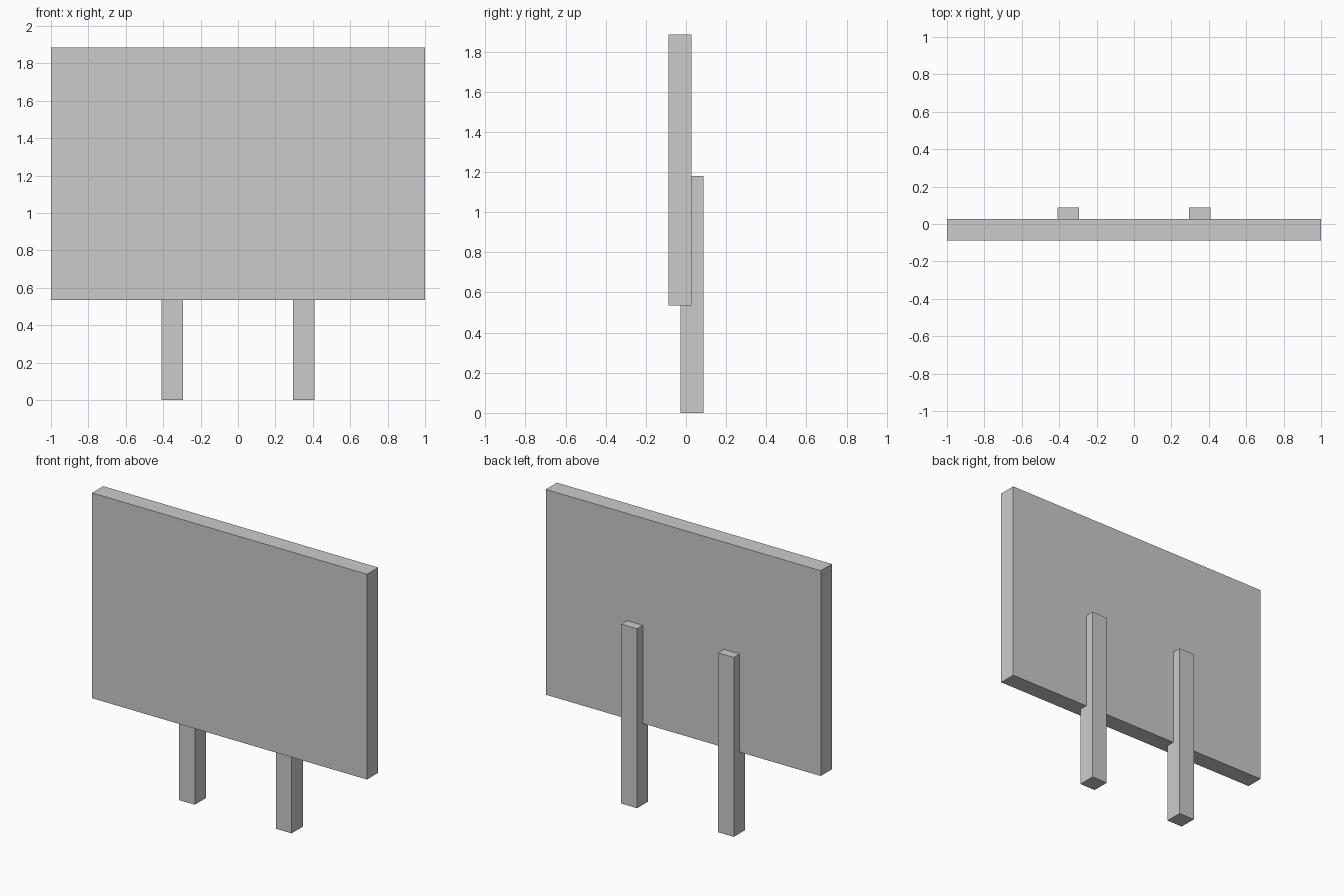
import bpy

if "Cube" in bpy.data.objects:
    bpy.data.objects.remove(bpy.data.objects["Cube"])


def box(name, lo, hi):
    """Axis-aligned box between two corners."""
    centre = [(a + b) / 2 for a, b in zip(lo, hi)]
    bpy.ops.mesh.primitive_cube_add(size=1, location=centre)
    ob = bpy.context.object
    ob.name = name
    ob.scale = [b - a for a, b in zip(lo, hi)]
    bpy.ops.object.transform_apply(location=False, rotation=False, scale=True)
    return ob


# Sign board, offset towards the front
box("sign_panel", (-1, -0.088, 0.535), (1, 0.028, 1.885))

# Two posts, half let into the back of the board
POST_X, POST_W = 0.352, 0.115
for side, x in (("left", -POST_X), ("right", POST_X)):
    box(f"{side}_post", (x - POST_W / 2, -0.028, 0), (x + POST_W / 2, 0.088, 1.18))
